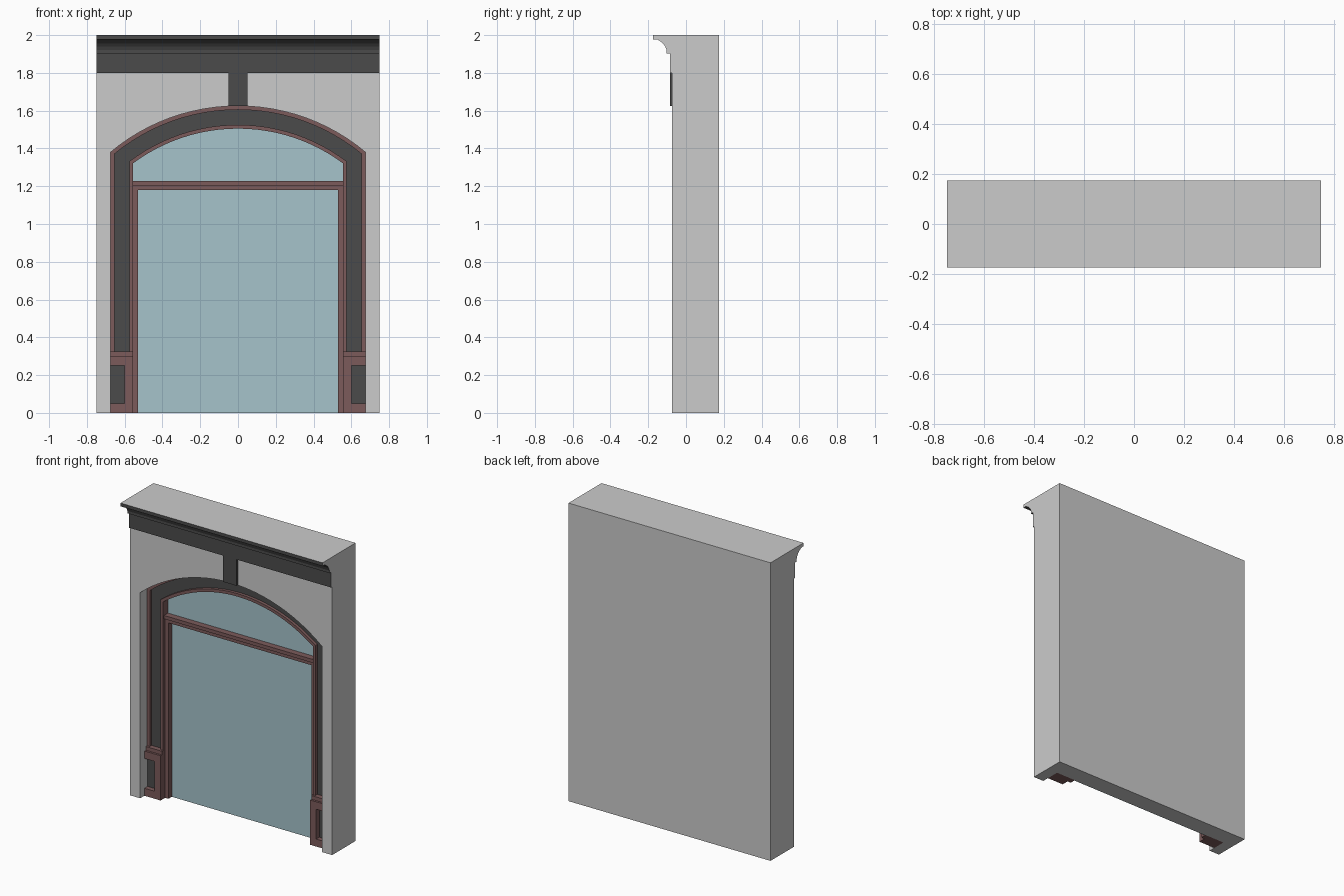
import bpy, bmesh, math

if "Cube" in bpy.data.objects:
    bpy.data.objects.remove(bpy.data.objects["Cube"])


def material(name, rgb):
    m = bpy.data.materials.new(name)
    m.diffuse_color = (*rgb, 1)
    m.use_nodes = True
    m.node_tree.nodes["Principled BSDF"].inputs["Base Color"].default_value = m.diffuse_color
    return m


DARK = material("dark_paint", (0.07, 0.07, 0.07))
RED = material("red_brown_wood", (0.2, 0.105, 0.105))
GLASS = material("blue_glass", (0.38, 0.55, 0.6))
BACK = 0.06      # depth of the niche
CENTRE = 0.573   # shared height of all arch centres


def prism(name, pts, y0, y1, mat=None, mirror=False):
    """Extrude an x/z outline from y0 to y1."""
    bm = bmesh.new()
    face = bm.faces.new([bm.verts.new((x, y0, z)) for x, z in pts])
    new = bmesh.ops.extrude_face_region(bm, geom=[face])["geom"]
    moved = [v for v in new if isinstance(v, bmesh.types.BMVert)]
    bmesh.ops.translate(bm, verts=moved, vec=(0, y1 - y0, 0))
    bmesh.ops.recalc_face_normals(bm, faces=bm.faces)
    me = bpy.data.meshes.new(name)
    bm.to_mesh(me)
    bm.free()
    ob = bpy.data.objects.new(name, me)
    bpy.context.collection.objects.link(ob)
    if mat:
        me.materials.append(mat)
    if mirror:
        ob.modifiers.new("mirror", 'MIRROR').use_mirror_merge = False
    return ob


def box(name, x0, x1, z0, z1, y0, y1, mat, mirror=False):
    return prism(name, [(x0, z0), (x1, z0), (x1, z1), (x0, z1)], y0, y1, mat, mirror)


def arch(half, base, n=24):
    """Outline of a segmental arch on straight legs, right foot to left foot."""
    r = half + 0.377
    a = math.asin(half / r)
    top = [(r * math.sin(a - 2 * a * i / n), CENTRE + r * math.cos(a - 2 * a * i / n))
           for i in range(n + 1)]
    return [(half, base)] + top + [(-half, base)]


def arch_band(name, outer, inner, base, y0, mat):
    return prism(name, arch(outer, base) + arch(inner, base)[::-1], y0, BACK, mat)


# Wall with cornice: side profile (y, z) swept across the width
profile = [(0.175, 0), (0.175, 2), (-0.175, 2), (-0.175, 1.978), (-0.153, 1.978),
           (-0.137, 1.968), (-0.122, 1.956), (-0.11, 1.94), (-0.102, 1.92),
           (-0.102, 1.903), (-0.085, 1.903), (-0.085, 1.8), (-0.073, 1.8), (-0.073, 0)]
bm = bmesh.new()
ends = [[bm.verts.new((x, y, z)) for y, z in profile] for x in (-0.75, 0.75)]
for loop in ends:
    bm.faces.new(loop)
for i in range(len(profile)):
    j = (i + 1) % len(profile)
    f = bm.faces.new((ends[0][i], ends[0][j], ends[1][j], ends[1][i]))
    f.material_index = 1 if 2 <= i <= 11 else 0
bmesh.ops.recalc_face_normals(bm, faces=bm.faces)
me = bpy.data.meshes.new("wall_and_cornice")
bm.to_mesh(me)
bm.free()
me.materials.append(None)
me.materials.append(DARK)
wall = bpy.data.objects.new("wall_and_cornice", me)
bpy.context.collection.objects.link(wall)

# Arched niche cut into the wall
cutter = prism("niche_cutter", arch(0.675, -0.1), -0.3, BACK)
cutter.hide_render = True
cutter.hide_set(True)
cut = wall.modifiers.new("niche", 'BOOLEAN')
cut.operation, cut.solver, cut.object = 'DIFFERENCE', 'EXACT', cutter

# Strip between frieze and arch
box("centre_strip", -0.05, 0.05, 1.624, 1.8, -0.085, -0.073, DARK)

# Arched surround: raised red edges around a recessed dark band
arch_band("outer_arch_trim", 0.675, 0.655, 0.325, 0.0, RED)
arch_band("arch_panel", 0.655, 0.575, 0.325, 0.02, DARK)
arch_band("inner_arch_trim", 0.575, 0.555, 0.325, 0.0, RED)

# Plinths with recessed dark panels and a stepped cap
prism("plinth", [(0.555, 0), (0.675, 0), (0.675, 0.05), (0.6, 0.05), (0.6, 0.25),
                 (0.675, 0.25), (0.675, 0.3), (0.555, 0.3)], -0.028, BACK, RED, True)
box("plinth_panel", 0.6, 0.675, 0.05, 0.25, 0.005, BACK, DARK, True)
box("plinth_cap", 0.555, 0.675, 0.3, 0.325, -0.014, BACK, RED, True)

# Door frame, transom and glass
prism("door_frame", [(0.555, 0), (0.555, 1.205), (-0.555, 1.205), (-0.555, 0),
                     (-0.53, 0), (-0.53, 1.18), (0.53, 1.18), (0.53, 0)], 0.02, BACK, RED)
box("transom", -0.555, 0.555, 1.205, 1.228, 0.008, BACK, RED)
box("door_glass", -0.53, 0.53, 0, 1.18, 0.055, BACK, GLASS)
prism("arched_glass", arch(0.555, 1.228), 0.05, BACK, GLASS)
